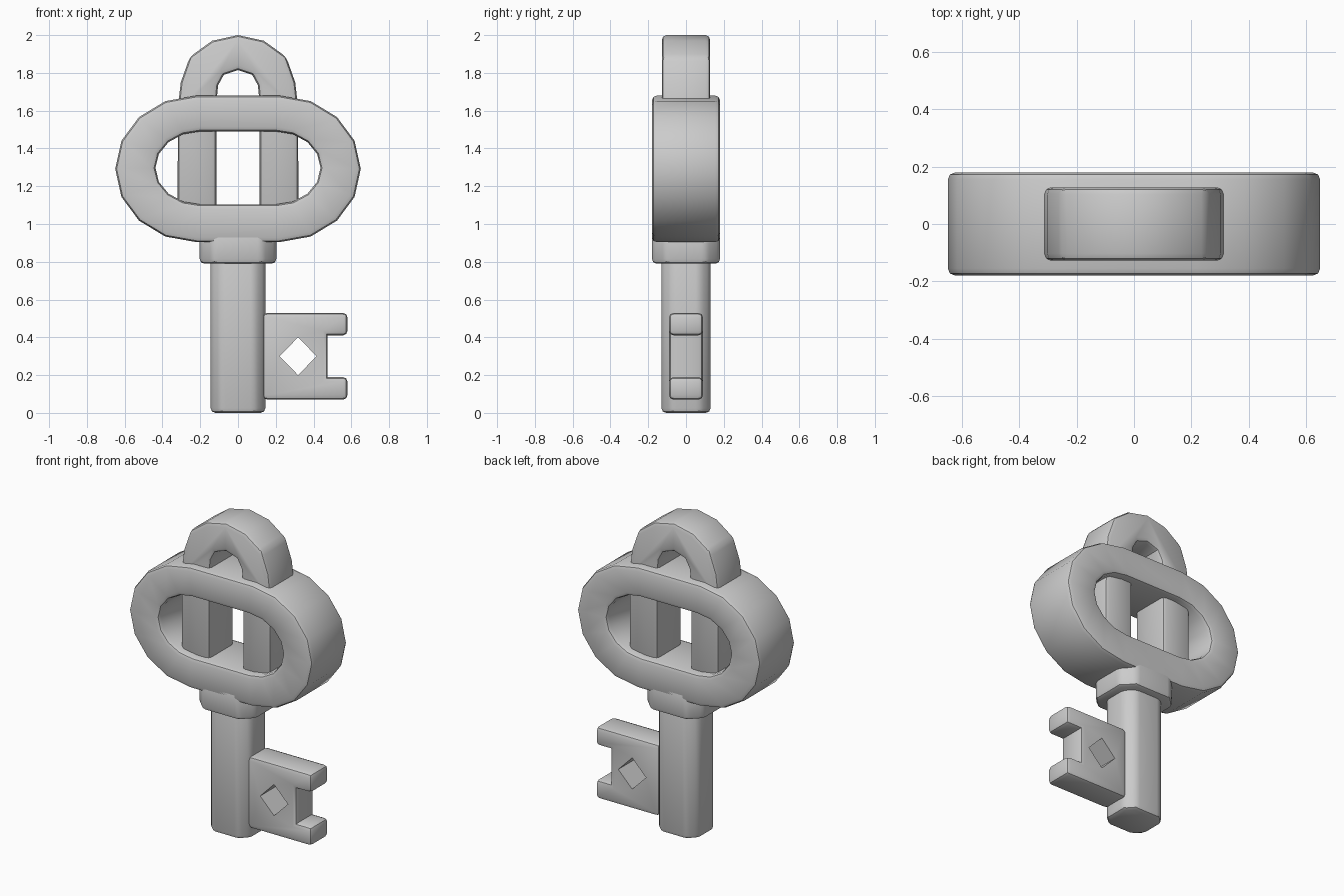
import bpy, bmesh, math

if "Cube" in bpy.data.objects:
    bpy.data.objects.remove(bpy.data.objects["Cube"])


def extrude(name, outer, lo, hi, axis="y", inner=None, bevel=0.025):
    """Extrude a closed outline (optionally with a matching hole) and round its convex edges."""
    bm = bmesh.new()

    def loop(points, h):
        return [bm.verts.new((a, h, b) if axis == "y" else (a, b, h)) for a, b in points]

    def wall(p, q):
        n = len(p)
        for i in range(n):
            j = (i + 1) % n
            bm.faces.new((p[i], p[j], q[j], q[i]))

    o0, o1 = loop(outer, lo), loop(outer, hi)
    wall(o0, o1)
    if inner:
        i0, i1 = loop(inner, lo), loop(inner, hi)
        wall(i0, i1)
        wall(o0, i0)
        wall(o1, i1)
    else:
        bm.faces.new(o0)
        bm.faces.new(o1)
    bmesh.ops.recalc_face_normals(bm, faces=bm.faces[:])
    if bevel:
        edges = [e for e in bm.edges if e.calc_face_angle_signed() > 0.6]
        bmesh.ops.bevel(bm, geom=edges, offset=bevel, offset_type="OFFSET",
                        segments=2, profile=0.5, affect="EDGES", clamp_overlap=True)
    mesh = bpy.data.meshes.new(name)
    bm.to_mesh(mesh)
    bm.free()
    obj = bpy.data.objects.new(name, mesh)
    bpy.context.collection.objects.link(obj)
    return obj


def smooth(obj):
    bpy.ops.object.select_all(action="DESELECT")
    obj.select_set(True)
    bpy.context.view_layer.objects.active = obj
    bpy.ops.object.shade_smooth_by_angle(angle=math.radians(35))


def stadium(flat, rx, rz, cz):
    """Two eight-sided half ellipses joined by straight runs."""
    pts = []
    for side, start in ((1, -90), (-1, 90)):
        for i in range(9):
            a = math.radians(start + 22.5 * i)
            pts.append((side * flat + rx * math.cos(a), cz + rz * math.sin(a)))
    return pts


def arch(half):
    """Mirror a half profile (bottom to apex) across x = 0."""
    return half + [(-x, z) for x, z in reversed(half[:-1])]


def octagon(w, d, c):
    """Rectangle with cut corners."""
    return [(w, -d + c), (w, d - c), (w - c, d), (-w + c, d),
            (-w, d - c), (-w, -d + c), (-w + c, -d), (w - c, -d)]


# Oval handle
bow = extrude("bow_ring", stadium(0.22, 0.43, 0.388, 1.292), -0.18, 0.18,
              inner=stadium(0.20, 0.237, 0.193, 1.297))

# Hanging loop whose legs run down through the handle
outside = arch([(0.32, 1.03), (0.318, 1.62), (0.303, 1.75), (0.255, 1.885), (0.137, 1.97), (0, 2.0)])
inside = arch([(0.115, 1.03), (0.115, 1.64), (0.105, 1.735), (0.075, 1.79), (0, 1.815)])
hanger = extrude("hanging_loop", outside + inside[::-1], -0.128, 0.128)

# Shaft and collar
shaft = extrude("shaft", octagon(0.145, 0.13, 0.055), 0, 0.88, "z")
collar = extrude("collar", octagon(0.203, 0.18, 0.075), 0.79, 0.97, "z")

# Toothed bit with a diamond hole
bit = extrude("key_bit", [(0.13, 0.07), (0.58, 0.07), (0.58, 0.19), (0.475, 0.19),
                          (0.475, 0.41), (0.58, 0.41), (0.58, 0.53), (0.13, 0.53)], -0.09, 0.09)
cutter = extrude("diamond_cutter", [(0.22, 0.30), (0.318, 0.20), (0.416, 0.30), (0.318, 0.40)],
                 -0.3, 0.3, bevel=0)
cut = bit.modifiers.new("diamond", "BOOLEAN")
cut.operation = "DIFFERENCE"
cut.solver = "EXACT"
cut.object = cutter
bpy.context.view_layer.objects.active = bit
bpy.ops.object.modifier_apply(modifier=cut.name)
bpy.data.objects.remove(cutter)

for part in (bow, hanger, shaft, collar, bit):
    smooth(part)
